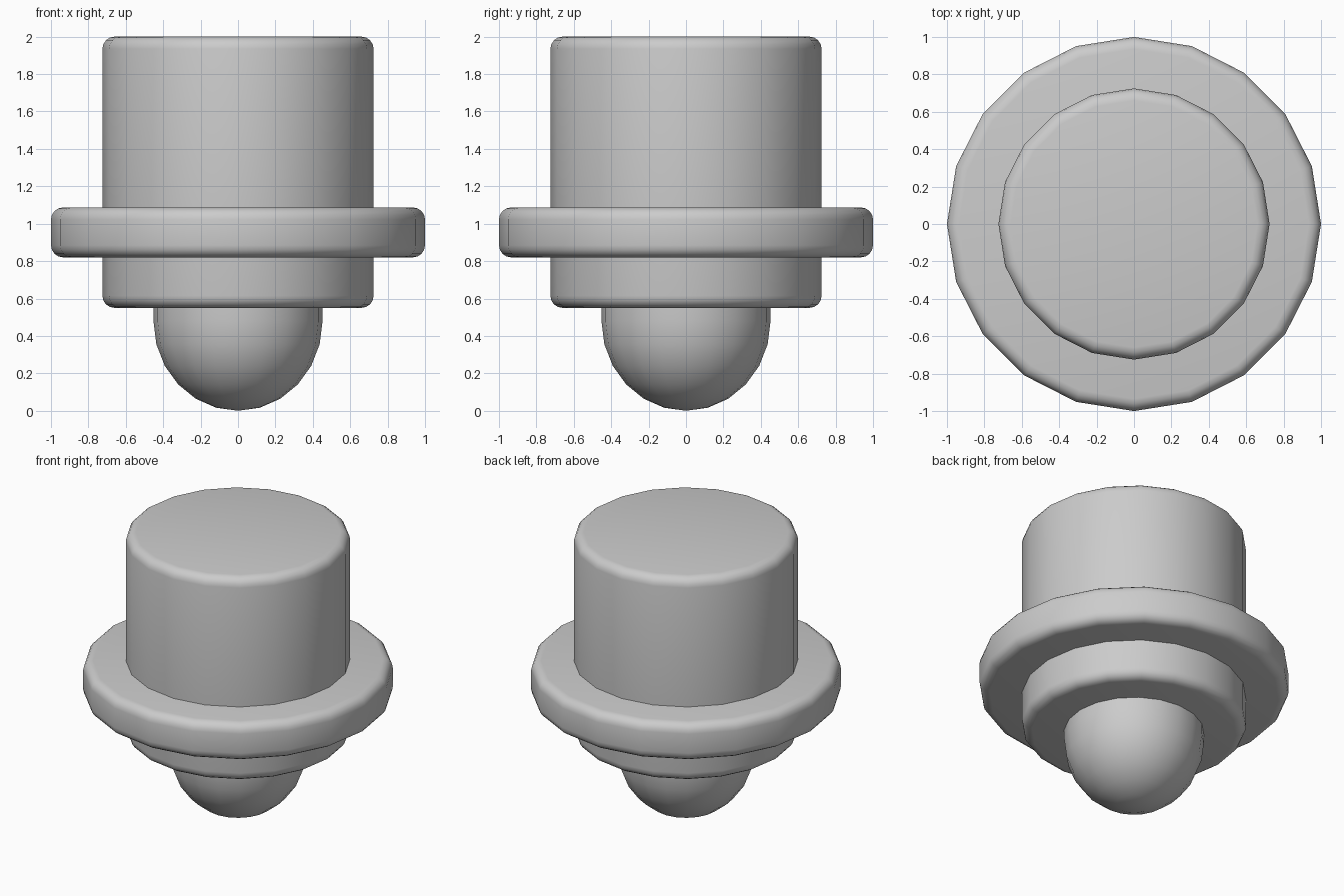
import bpy, bmesh, math

if "Cube" in bpy.data.objects:
    bpy.data.objects.remove(bpy.data.objects["Cube"])

SIDES = 20


def lathe(name, profile):
    """Revolve (radius, z) points around z; the profile runs bottom to top."""
    bm = bmesh.new()
    rings = []
    for r, z in profile:
        if r < 1e-5:
            rings.append([bm.verts.new((0, 0, z))] * SIDES)
        else:
            rings.append([bm.verts.new((r * math.cos(math.tau * i / SIDES),
                                        r * math.sin(math.tau * i / SIDES), z))
                          for i in range(SIDES)])
    for a, b in zip(rings, rings[1:]):
        for i in range(SIDES):
            j = (i + 1) % SIDES
            bm.faces.new(dict.fromkeys((a[i], a[j], b[j], b[i])))
    # Close open ends with flat caps
    if profile[0][0] > 1e-5:
        bm.faces.new(rings[0][::-1])
    if profile[-1][0] > 1e-5:
        bm.faces.new(rings[-1])
    bmesh.ops.recalc_face_normals(bm, faces=bm.faces[:])
    mesh = bpy.data.meshes.new(name)
    bm.to_mesh(mesh)
    bm.free()
    obj = bpy.data.objects.new(name, mesh)
    bpy.context.collection.objects.link(obj)
    bpy.ops.object.select_all(action='DESELECT')
    obj.select_set(True)
    bpy.context.view_layer.objects.active = obj
    bpy.ops.object.shade_smooth_by_angle(angle=math.radians(40))
    return obj


def rounded(radius, z0, z1, bevel, steps=4):
    """Profile of a cylinder with rounded rims."""
    arc = [(radius - bevel + bevel * math.sin(t), bevel - bevel * math.cos(t))
           for t in (math.pi / 2 * k / steps for k in range(steps + 1))]
    return [(r, z0 + d) for r, d in arc] + [(r, z1 - d) for r, d in reversed(arc)]


# Main barrel and the collar around it
lathe("barrel", rounded(0.725, 0.55, 2.0, 0.065))
lathe("collar", rounded(1.0, 0.82, 1.087, 0.065))

# Domed tip with a short straight neck reaching into the barrel
dome = [(0.452 * math.sin(math.radians(a)), 0.48 - 0.48 * math.cos(math.radians(a)))
        for a in range(0, 91, 15)]
lathe("dome_tip", dome + [(0.452, 0.6)])
